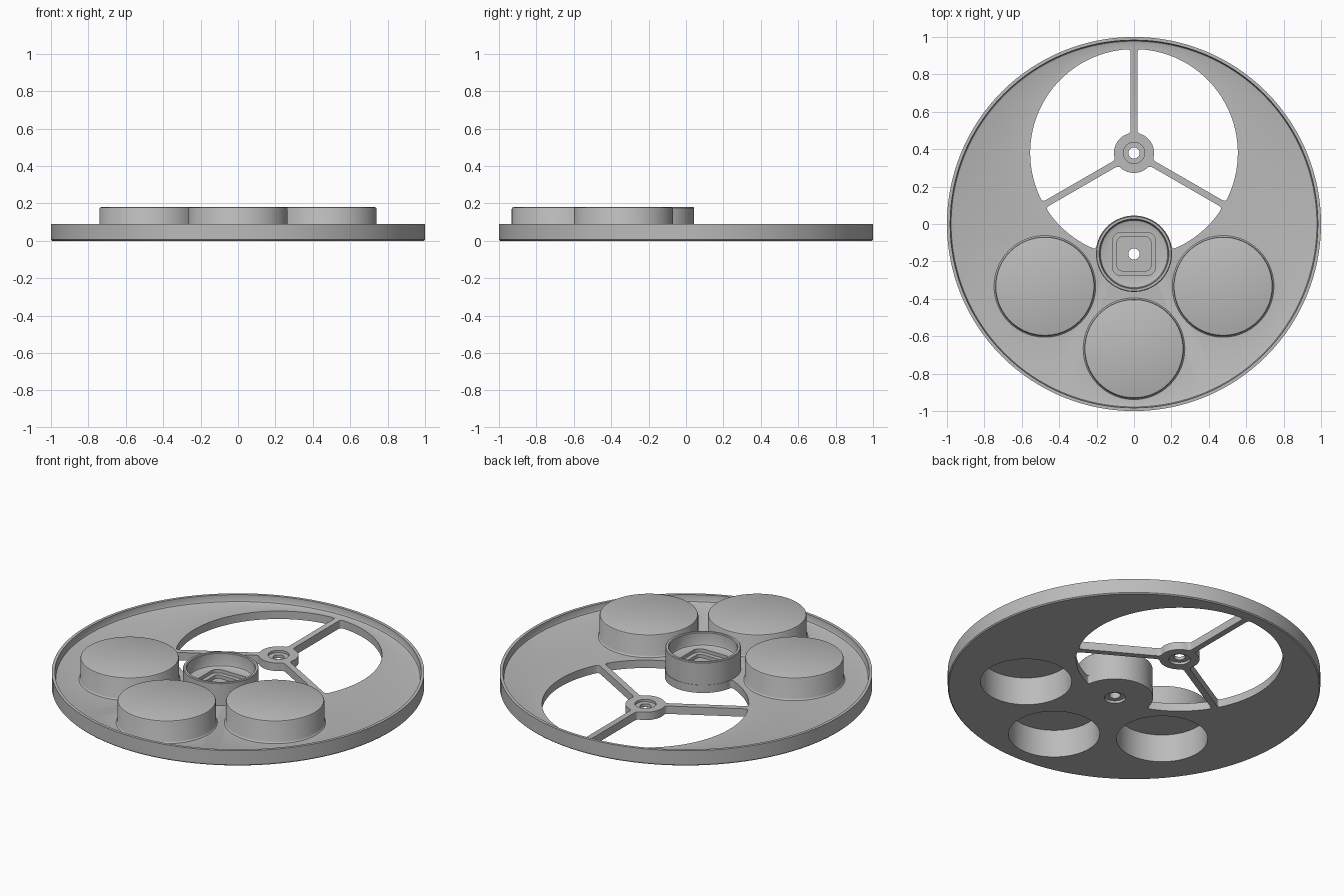
import bpy, bmesh, math
from mathutils import Vector

cube = bpy.data.objects.get("Cube")
if cube:
    bpy.data.objects.remove(cube, do_unlink=True)

grey = bpy.data.materials.new("matte grey")
grey.use_nodes = True
GREY = (0.5, 0.5, 0.5, 1)
grey.diffuse_color = GREY
grey.node_tree.nodes["Principled BSDF"].inputs["Base Color"].default_value = GREY

FLOOR = 0.047                  # plate thickness
HUB = Vector((0, 0.38))        # spoke hub centre
POT = Vector((0, -0.16))       # open pot centre
WINDOW_R, HUB_R, POT_R, CUP_R = 0.555, 0.107, 0.205, 0.245


def finish(name, bm):
    bmesh.ops.recalc_face_normals(bm, faces=bm.faces)
    mesh = bpy.data.meshes.new(name)
    bm.to_mesh(mesh)
    bm.free()
    obj = bpy.data.objects.new(name, mesh)
    bpy.context.collection.objects.link(obj)
    mesh.materials.append(grey)
    return obj


def lathe(name, profile, centre=(0, 0), steps=128, closed=False):
    """Spin an (r, z) profile around a vertical axis."""
    bm = bmesh.new()
    verts = [bm.verts.new((r, 0, z)) for r, z in profile]
    ring = verts + verts[:1] if closed else verts
    edges = [bm.edges.new(pair) for pair in zip(ring, ring[1:])]
    bmesh.ops.spin(bm, geom=verts + edges, cent=(0, 0, 0), axis=(0, 0, 1),
                   angle=math.tau, steps=steps)
    bmesh.ops.remove_doubles(bm, verts=bm.verts, dist=1e-5)
    bmesh.ops.translate(bm, verts=bm.verts, vec=(*centre, 0))
    return finish(name, bm)


def prism(name, outline, low, high):
    bm = bmesh.new()
    face = bm.faces.new([bm.verts.new((p[0], p[1], low)) for p in outline])
    new = bmesh.ops.extrude_face_region(bm, geom=[face])["geom"]
    top = [v for v in new if isinstance(v, bmesh.types.BMVert)]
    bmesh.ops.translate(bm, verts=top, vec=(0, 0, high - low))
    return finish(name, bm)


def polar(centre, r, a):
    return centre + Vector((math.cos(a), math.sin(a))) * r


def arc(centre, r, a0, a1, n=48):
    return [polar(centre, r, a0 + (a1 - a0) * i / n) for i in range(n + 1)]


def bend(a, b, c, n=6):
    """Rounded corner from a to c around b, without the end points."""
    ts = [i / n for i in range(1, n)]
    return [a * (1 - t) ** 2 + b * 2 * t * (1 - t) + c * t * t for t in ts]


def rounded_outline(arcs, f=0.02):
    """Join arcs with straight lines and round every corner."""
    pts = []
    for i, (c, r, a0, a1) in enumerate(arcs):
        trim = math.copysign(f / r, a1 - a0)
        pts += arc(c, r, a0 + trim, a1 - trim)
        c2, r2, b0, b1 = arcs[(i + 1) % len(arcs)]
        end, start = polar(c, r, a1), polar(c2, r2, b0)
        after = polar(c2, r2, b0 + math.copysign(f / r2, b1 - b0))
        if (start - end).length < 1e-3:
            pts += bend(pts[-1], end, after)
        else:
            step = (start - end).normalized() * f
            pts += bend(pts[-1], end, end + step) + [end + step, start - step]
            pts += bend(start - step, start, after)
    return pts


def rounded_square(centre, half, r):
    pts = []
    for k in range(4):
        a = k * math.pi / 2
        corner = polar(centre, (half - r) * math.sqrt(2), a + math.pi / 4)
        pts += arc(corner, r, a, a + math.pi / 2, 8)
    return pts


def drill(centre, r, low, high, steps=64):
    return prism("drill", arc(centre, r, 0, math.tau, steps)[:-1], low, high)


def cut(target, cutters):
    bpy.context.view_layer.objects.active = target
    for cutter in cutters:
        mod = target.modifiers.new("cut", "BOOLEAN")
        mod.operation, mod.solver, mod.object = "DIFFERENCE", "EXACT", cutter
        bpy.ops.object.modifier_apply(modifier=mod.name)
        bpy.data.objects.remove(cutter, do_unlink=True)


# Round tray with a raised rim
tray = lathe("tray", [(0, 0), (0.994, 0), (1, 0.006), (1, 0.09), (0.983, 0.09),
                      (0.982, 0.06), (0.978, 0.051), (0.968, FLOOR), (0, FLOOR)])

# Three windows that leave the hub, the spokes and the pot base standing
half_spoke = 0.0175
inner, outer = (math.asin(half_spoke / r) for r in (HUB_R, WINDOW_R))
up, right, left = (math.radians(a) for a in (90, -30, 210))
d = (HUB - POT).length
reach = math.acos((d**2 + WINDOW_R**2 - POT_R**2) / (2 * d * WINDOW_R))
sweep = math.acos((d**2 + POT_R**2 - WINDOW_R**2) / (2 * d * POT_R))
down = math.radians(270)
side = rounded_outline([(HUB, WINDOW_R, right + outer, up - outer),
                        (HUB, HUB_R, up - inner, right + inner)])
front = rounded_outline([(HUB, WINDOW_R, left + outer, down - reach),
                         (POT, POT_R, up + sweep, up - sweep),
                         (HUB, WINDOW_R, down + reach, math.tau + right - outer),
                         (HUB, HUB_R, math.tau + right - inner, left + inner)])
mirrored = [Vector((-p.x, p.y)) for p in reversed(side)]
cutters = [prism("window", o, -0.1, 0.2) for o in (side, mirrored, front)]

# Stepped holes through the hub and the pot base
cutters += [drill(c, 0.03, -0.1, 0.2) for c in (HUB, POT)]
cutters += [drill(c, 0.057, -0.1, 0.015) for c in (HUB, POT)]
cutters.append(drill(HUB, 0.057, 0.033, 0.2))

# Cup openings in the underside
cup_centres = [polar(POT, 0.507, down + math.radians(a)) for a in (-70, 0, 70)]
cutters += [drill(c, CUP_R, -0.1, 0.2, 96) for c in cup_centres]
cut(tray, cutters)

# Upturned hollow cups
cup_profile = [(CUP_R, FLOOR - 0.002), (0.274, FLOOR - 0.002), (0.268, 0.05),
               (0.265, 0.056), (0.265, 0.17), (0.262, 0.177), (0.255, 0.18),
               (0, 0.18), (0, 0.165), (CUP_R, 0.165)]
cups = [lathe(n + "_cup", cup_profile, c, 96, True)
        for n, c in zip(("right", "front", "left"), cup_centres)]

# Open pot with a stepped square socket in its floor
pot = lathe("pot", [(0.03, FLOOR - 0.002), (0.203, FLOOR - 0.002), (0.203, 0.176),
                    (0.199, 0.18), (0.187, 0.18), (0.183, 0.176), (0.183, 0.112),
                    (0.18, 0.104), (0.172, 0.1), (0.03, 0.1)], POT, 96, True)
cut(pot, [prism("socket", rounded_square(POT, 0.115, 0.045), 0.08, 0.3),
          prism("socket", rounded_square(POT, 0.09, 0.025), 0.06, 0.3)])

# Smooth round walls, crisp edges
for obj in [tray, pot] + cups:
    bpy.ops.object.select_all(action="DESELECT")
    obj.select_set(True)
    bpy.context.view_layer.objects.active = obj
    bpy.ops.object.shade_smooth_by_angle(angle=math.radians(35))
